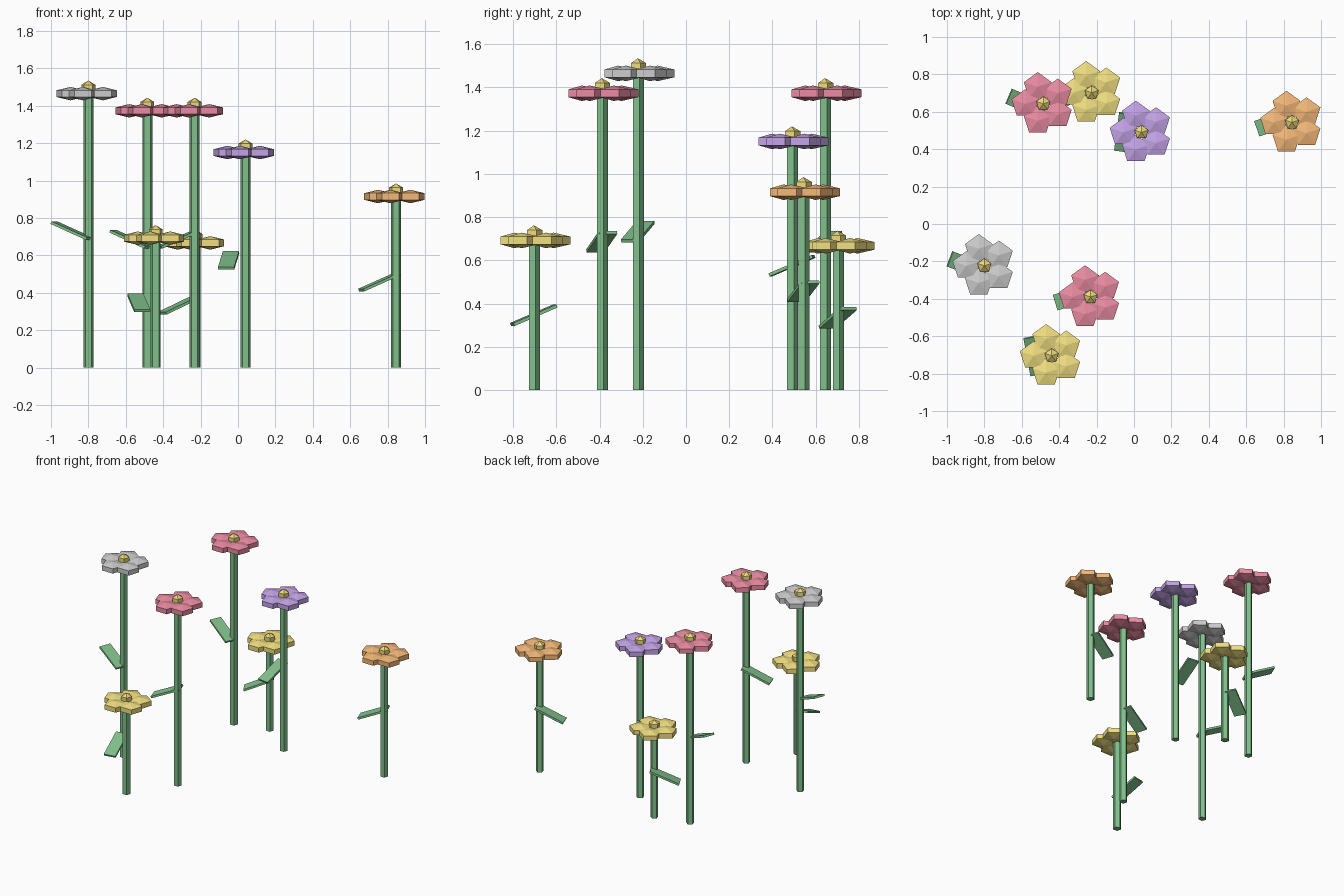
import bpy
from math import cos, sin, radians, pi

if "Cube" in bpy.data.objects:
    bpy.data.objects.remove(bpy.data.objects["Cube"])

PETAL_R, PETAL_OFFSET = 0.09, 0.096


def material(name, rgb):
    m = bpy.data.materials.new(name)
    m.diffuse_color = (*rgb, 1)
    m.use_nodes = True
    m.node_tree.nodes["Principled BSDF"].inputs["Base Color"].default_value = m.diffuse_color
    return m


mats = {
    "green": material("green", (0.22, 0.53, 0.26)),
    "centre": material("centre_gold", (0.85, 0.70, 0.20)),
    "red": material("red", (0.82, 0.26, 0.36)),
    "yellow": material("yellow", (0.88, 0.74, 0.22)),
    "purple": material("purple", (0.55, 0.37, 0.80)),
    "orange": material("orange", (0.90, 0.48, 0.19)),
    "grey": None,
}


def finish(name, mat, scale=None):
    ob = bpy.context.object
    ob.name = name
    if scale:
        ob.scale = scale
    if mats[mat]:
        ob.data.materials.append(mats[mat])
    return ob


def bead(name, loc, r, mat, flat=1.0):
    # five-sided faceted ball, optionally flattened
    bpy.ops.mesh.primitive_uv_sphere_add(segments=5, ring_count=3, radius=r, location=loc)
    return finish(name, mat, (1, 1, flat))


def flower(x, y, h, mat, leaf_turn):
    # stem
    bpy.ops.mesh.primitive_cylinder_add(vertices=5, radius=0.028, depth=h,
                                        location=(x, y, h / 2))
    finish("stem", "green")
    # leaf: tilted thin slab halfway up the stem
    bpy.ops.mesh.primitive_cube_add(size=1, location=(x - 0.09, y, h / 2),
                                    rotation=(0.4, 0, radians(leaf_turn)))
    finish("leaf", "green", (0.087, 0.22, 0.015))
    # petals
    for i in range(5):
        a = 2 * pi * i / 5 + pi
        bead("petal", (x + PETAL_OFFSET * cos(a), y + PETAL_OFFSET * sin(a), h),
             PETAL_R, mat, 0.4)
    # flower centre
    bead("flower_centre", (x, y, h + 0.025), 0.045, "centre")


# x, y, head height, petal colour, leaf turn
for f in [
    (-0.80, -0.223, 1.465, "grey", 69),
    (-0.485, 0.643, 1.373, "red", 67),
    (-0.232, -0.39, 1.373, "red", -73),
    (0.04, 0.49, 1.15, "purple", -7.5),
    (0.845, 0.543, 0.915, "orange", -71),
    (-0.44, -0.704, 0.692, "yellow", 10.5),
    (-0.226, 0.702, 0.667, "yellow", -61),
]:
    flower(*f)
